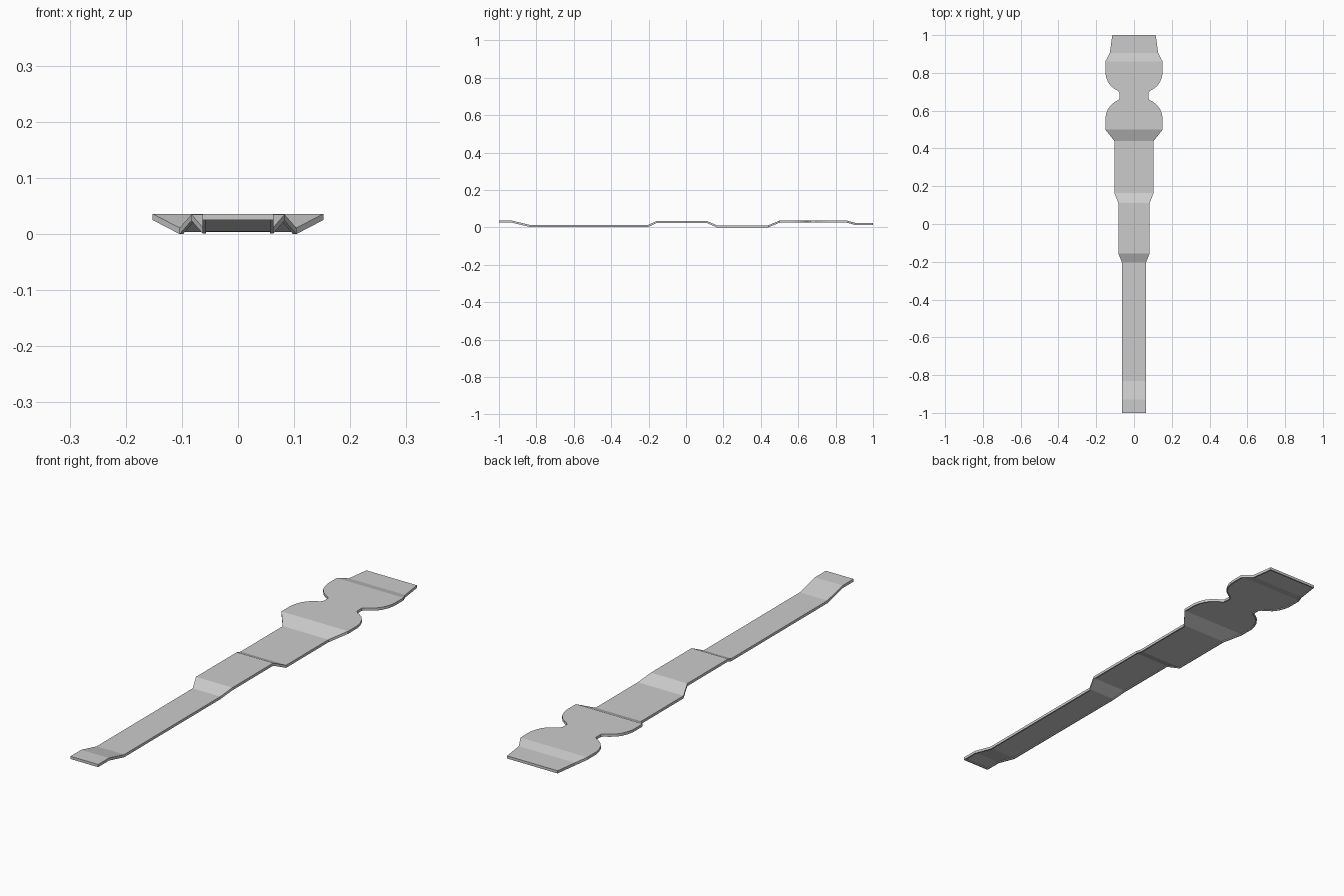
import bpy, bmesh

if "Cube" in bpy.data.objects:
    bpy.data.objects.remove(bpy.data.objects["Cube"])

# stations along the strip: (y, half width, underside height)
LOW, HIGH = 0.0, 0.025
body = [(-1.0, .063, HIGH), (-.93, .063, HIGH), (-.83, .063, .001), (-.205, .063, .001),
        (-.155, .083, HIGH - .001), (.11, .083, HIGH - .001), (.165, .104, LOW), (.44, .104, LOW)]
# rounded lobe, mirrored about the neck
lobe = [(.50, .152), (.56, .152), (.585, .147), (.61, .137), (.63, .122),
        (.647, .100), (.655, .085), (.665, .077)]
NECK = .68
lobes = [(y, w, HIGH) for y, w in lobe]
lobes += [(2 * NECK - y, w, HIGH) for y, w in reversed(lobe)]
tail = [(.905, .128, .013), (1.0, .115, .013)]
stations = body + lobes + tail

THICK, RECESS, LIP = .011, .004, .006

bm = bmesh.new()


def ring(y, w, z, i):
    """Closed cross-section: top, outer walls, lip and recessed underside."""
    yi = y + (LIP if i == 0 else -LIP if i == len(stations) - 1 else 0)
    wi = w - LIP
    pts = [(-w, y, z + THICK), (w, y, z + THICK), (w, y, z), (wi, yi, z),
           (wi, yi, z + RECESS), (-wi, yi, z + RECESS), (-wi, yi, z), (-w, y, z)]
    return [bm.verts.new(p) for p in pts]


rings = [ring(*s, i) for i, s in enumerate(stations)]
for a, b in zip(rings, rings[1:]):
    for k in range(8):
        n = (k + 1) % 8
        bm.faces.new((a[k], a[n], b[n], b[k]))

# end walls and end lips
for r in (rings[0], rings[-1]):
    bm.faces.new((r[0], r[1], r[2], r[7]))
    bm.faces.new((r[7], r[2], r[3], r[6]))
    bm.faces.new((r[6], r[3], r[4], r[5]))

bmesh.ops.recalc_face_normals(bm, faces=bm.faces[:])
mesh = bpy.data.meshes.new("stepped_strip")
bm.to_mesh(mesh)
bm.free()
bpy.context.collection.objects.link(bpy.data.objects.new("stepped_strip", mesh))
